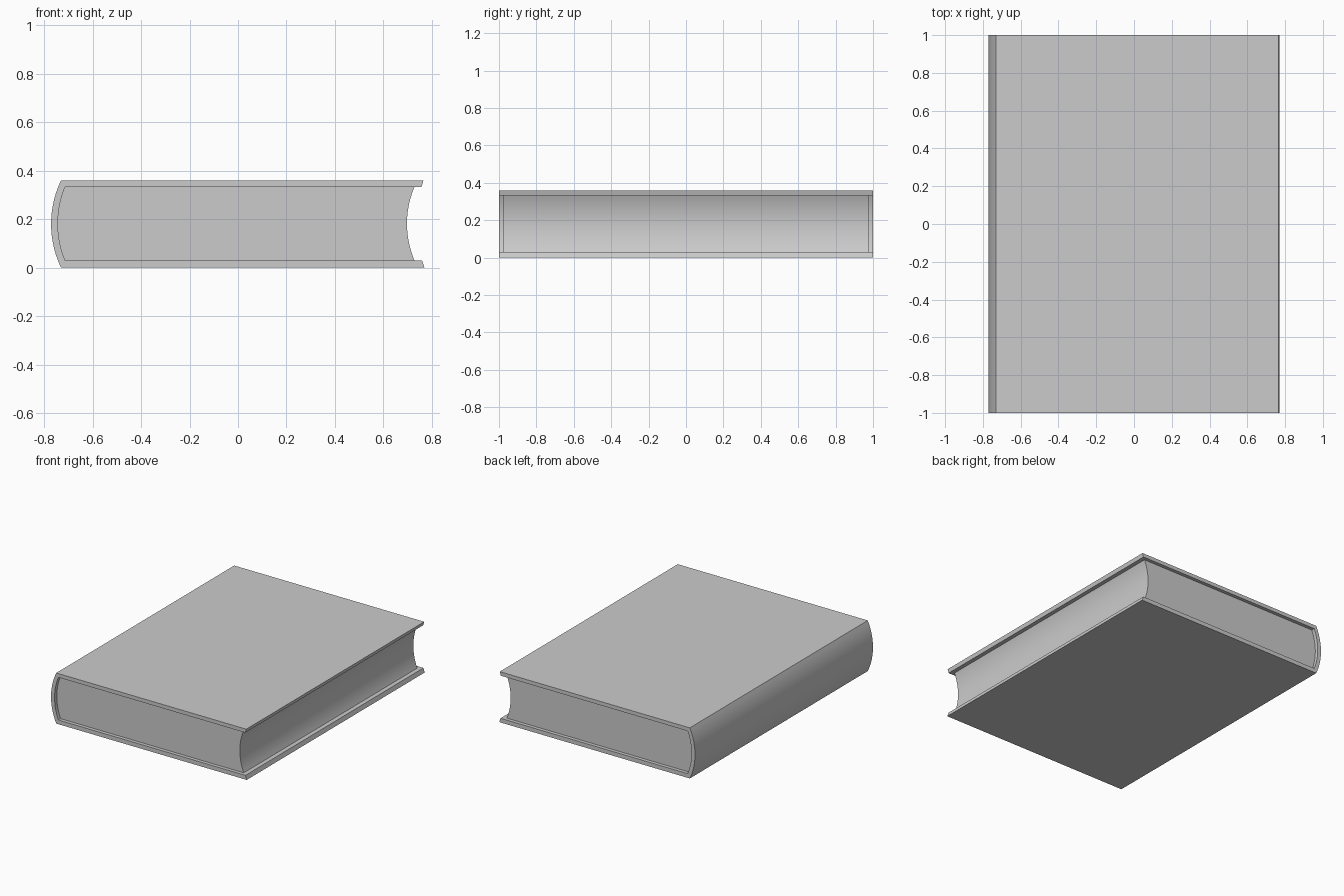
import bpy, bmesh, math

if "Cube" in bpy.data.objects:
    bpy.data.objects.remove(bpy.data.objects["Cube"])

def arc(x, z0, z1, sag, n=20):
    """Points from (x, z0) to (x, z1) on a circular arc bulging towards -x by sag."""
    half = abs(z1 - z0) / 2
    r = (half * half + sag * sag) / (2 * sag)
    a = math.asin(half / r)
    mid = (z0 + z1) / 2
    s = 1 if z1 > z0 else -1
    pts = []
    for i in range(n + 1):
        t = -a + 2 * a * i / n
        pts.append((x - sag + r - r * math.cos(t), mid + s * r * math.sin(t)))
    pts[0], pts[-1] = (x, z0), (x, z1)
    return pts

def extrude_profile(name, pts, half_len):
    """Solid from an x-z outline, spanning -half_len..half_len in y."""
    bm = bmesh.new()
    face = bm.faces.new([bm.verts.new((x, -half_len, z)) for x, z in pts])
    res = bmesh.ops.extrude_face_region(bm, geom=[face], use_keep_orig=True)
    moved = [g for g in res["geom"] if isinstance(g, bmesh.types.BMVert)]
    bmesh.ops.translate(bm, verts=moved, vec=(0, 2 * half_len, 0))
    bmesh.ops.recalc_face_normals(bm, faces=bm.faces)
    mesh = bpy.data.meshes.new(name)
    bm.to_mesh(mesh)
    bm.free()
    ob = bpy.data.objects.new(name, mesh)
    bpy.context.collection.objects.link(ob)
    bpy.ops.object.select_all(action='DESELECT')
    ob.select_set(True)
    bpy.context.view_layer.objects.active = ob
    bpy.ops.object.shade_smooth_by_angle(angle=math.radians(20))
    return ob

H = 0.36
LOW, HIGH = 0.03, 0.333

# Cover: C-shaped outline with a rounded spine and bevelled board ends
cover = [(0.769, 0.0)] + arc(-0.73, 0, H, 0.041)
cover += [(0.765, H), (0.757, HIGH)]
cover += arc(-0.713, HIGH, LOW, 0.03)
cover += [(0.759, LOW)]
extrude_profile("cover", cover, 1.0)

# Page block: rounded at the spine, hollow at the fore edge
pages = arc(-0.713, LOW, HIGH, 0.03) + arc(0.728, HIGH, LOW, 0.031)
extrude_profile("pages", pages, 0.975)
